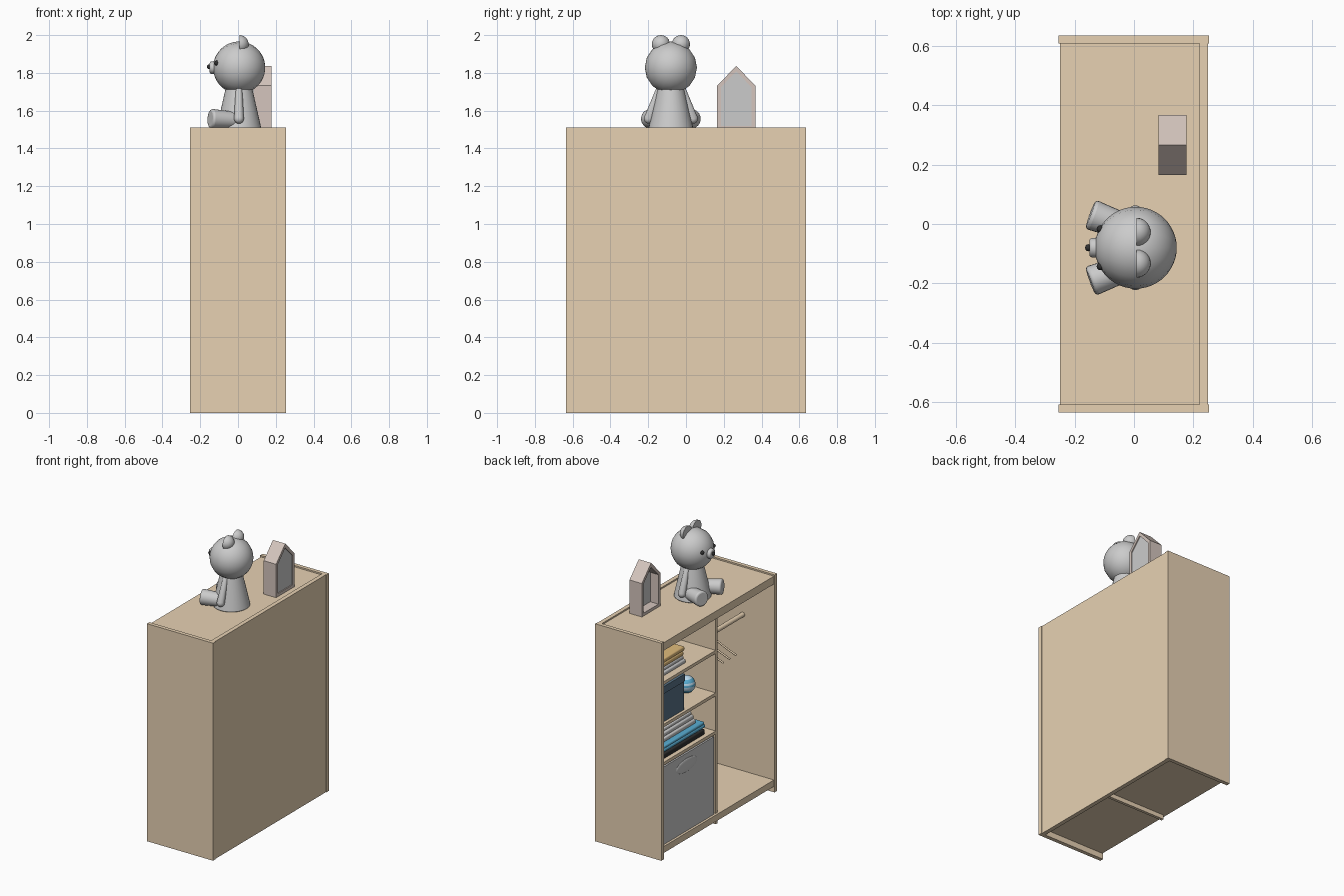
import bpy, bmesh, math
from mathutils import Vector, Matrix

if "Cube" in bpy.data.objects:
    bpy.data.objects.remove(bpy.data.objects["Cube"])


def material(name, r, g, b):
    m = bpy.data.materials.new(name)
    m.diffuse_color = (r, g, b, 1)
    m.use_nodes = True
    m.node_tree.nodes["Principled BSDF"].inputs["Base Color"].default_value = m.diffuse_color
    return m


WOOD = material("wood", 0.80, 0.64, 0.45)
TAUPE = material("taupe", 0.66, 0.56, 0.51)
BLACK = material("black", 0.03, 0.03, 0.03)
NAVY = material("navy", 0.10, 0.17, 0.24)
BLUE = material("blue", 0.10, 0.42, 0.65)
SKY = material("sky_blue", 0.50, 0.70, 0.85)
OCHRE = material("ochre", 0.75, 0.50, 0.20)


def finish(name, bm, mat=None, smooth=False, bevel=0, segments=3):
    bmesh.ops.recalc_face_normals(bm, faces=bm.faces[:])
    me = bpy.data.meshes.new(name)
    bm.to_mesh(me)
    bm.free()
    ob = bpy.data.objects.new(name, me)
    bpy.context.collection.objects.link(ob)
    if mat:
        me.materials.append(mat)
    if bevel:
        mod = ob.modifiers.new("bevel", 'BEVEL')
        mod.width, mod.segments = bevel, segments
        mod.limit_method = 'ANGLE'
    if smooth:
        bpy.ops.object.select_all(action='DESELECT')
        ob.select_set(True)
        bpy.context.view_layer.objects.active = ob
        bpy.ops.object.shade_smooth_by_angle(angle=math.radians(40))
    return ob


def box(name, x0, x1, y0, y1, z0, z1, mat=None, bevel=0):
    bm = bmesh.new()
    c = Vector((x0 + x1, y0 + y1, z0 + z1)) / 2
    bmesh.ops.create_cube(bm, size=1, matrix=Matrix.Translation(c) @
                          Matrix.Diagonal((x1 - x0, y1 - y0, z1 - z0, 1)))
    return finish(name, bm, mat, bool(bevel), bevel)


def rod(name, p, q, r0, r1, mat=None, bevel=0, n=24):
    p, q = Vector(p), Vector(q)
    bm = bmesh.new()
    rot = (q - p).to_track_quat('Z', 'Y').to_matrix().to_4x4()
    bmesh.ops.create_cone(bm, cap_ends=True, segments=n, radius1=r0, radius2=r1,
                          depth=(q - p).length,
                          matrix=Matrix.Translation((p + q) / 2) @ rot)
    return finish(name, bm, mat, True, bevel)


def ball_bm(c, r, u=20, v=12, scale=(1, 1, 1), axis_x=False):
    bm = bmesh.new()
    m = Matrix.Translation(c) @ Matrix.Diagonal((*scale, 1))
    if axis_x:
        m = m @ Matrix.Rotation(math.pi / 2, 4, 'Y')
    bmesh.ops.create_uvsphere(bm, u_segments=u, v_segments=v, radius=r, matrix=m)
    return bm


def prism(name, outer, x0, x1, mat=None, inner=None):
    # profile in y,z extruded along x; with an inner loop it becomes a frame
    bm = bmesh.new()
    ring = lambda pts, x: [bm.verts.new((x, y, z)) for y, z in pts]
    loops = [ring(outer, x0), ring(outer, x1)]
    if inner:
        loops += [ring(inner, x1), ring(inner, x0)]
        loops.append(loops[0])
    else:
        for lp in loops:
            bm.faces.new(lp)
    n = len(outer)
    for a, b in zip(loops, loops[1:]):
        for i in range(n):
            j = (i + 1) % n
            bm.faces.new((a[i], a[j], b[j], b[i]))
    return finish(name, bm, mat)


# Wardrobe carcass, open towards -x
for side, y0, y1 in (("left", 0.608, 0.635), ("right", -0.635, -0.608)):
    box("side_panel_" + side, -0.255, 0.253, y0, y1, 0, 1.51, WOOD)
box("back_panel", 0.22, 0.249, -0.608, 0.608, 0, 1.51, WOOD)
box("top_panel", -0.25, 0.22, -0.608, 0.608, 1.445, 1.50, WOOD)
box("bottom_panel", -0.25, 0.22, -0.608, 0.608, 0.04, 0.085, WOOD)
box("divider", -0.235, 0.22, -0.01, 0.01, 0.01, 1.445, WOOD)
for i, z in enumerate((0.635, 0.90, 1.195)):
    box(f"shelf_{i + 1}", -0.235, 0.22, 0.01, 0.608, z, z + 0.022, WOOD)

# Storage bin with oval handle
box("storage_bin", -0.235, 0.19, 0.03, 0.595, 0.086, 0.625)
finish("bin_handle", ball_bm((-0.236, 0.33, 0.545), 1, 24, 12, (0.008, 0.115, 0.045)), None, True)

# Folded clothes: x0, x1, y0, y1, z0, z1, colour
stacks = [(-0.21, 0.15, 0.09, 0.57, 0.657, 0.695, BLACK),
          (-0.20, 0.15, 0.07, 0.56, 0.695, 0.718, BLUE),
          (-0.20, 0.14, 0.08, 0.55, 0.718, 0.74, BLUE),
          (-0.17, 0.12, 0.13, 0.50, 0.74, 0.77, None),
          (-0.16, 0.12, 0.14, 0.49, 0.77, 0.80, None),
          (-0.15, 0.11, 0.15, 0.48, 0.80, 0.825, None),
          (-0.19, 0.15, 0.27, 0.58, 1.217, 1.245, None),
          (-0.18, 0.15, 0.28, 0.58, 1.245, 1.27, None),
          (-0.18, 0.14, 0.28, 0.57, 1.27, 1.30, OCHRE),
          (-0.18, 0.14, 0.27, 0.57, 1.30, 1.33, OCHRE)]
for i, s in enumerate(stacks):
    box(f"folded_cloth_{i + 1}", *s, bevel=0.009)

# Dark storage box with lid and striped vase
box("small_box", -0.215, 0.15, 0.33, 0.59, 0.922, 1.12, NAVY)
box("small_box_lid", -0.22, 0.155, 0.325, 0.595, 1.12, 1.17, NAVY)
bm = ball_bm((-0.08, 0.11, 0.98), 0.058, 20, 14)
for f in bm.faces:
    f.material_index = int((f.calc_center_median().z - 0.92) / 0.018) % 2
vase = finish("striped_vase", bm, SKY, True)
vase.data.materials.append(BLUE)

# Clothes rail and hangers
rod("clothes_rail", (-0.01, -0.608, 1.17), (-0.01, -0.01, 1.17), 0.016, 0.016, WOOD)
for i in range(4):
    y = -0.07 - 0.07 * i
    hook = [(-0.01 + 0.021 * math.cos(a), 1.172 + 0.021 * math.sin(a))
            for a in (math.radians(180 - 30 * k) for k in range(9))]
    arms = [(-0.19, 1.06), (-0.11, 1.09), (-0.04, 1.122), (-0.01, 1.13),
            (0.02, 1.122), (0.09, 1.09), (0.17, 1.06)]
    cu = bpy.data.curves.new(f"hanger_{i + 1}", 'CURVE')
    cu.dimensions = '3D'
    cu.bevel_depth, cu.bevel_resolution = 0.006, 2
    cu.use_fill_caps = True
    for pts in (hook + [(-0.01, 1.13)], arms):
        sp = cu.splines.new('POLY')
        sp.points.add(len(pts) - 1)
        for p, (x, z) in zip(sp.points, pts):
            p.co = (x, y, z, 1)
    ob = bpy.data.objects.new(f"hanger_{i + 1}", cu)
    bpy.context.collection.objects.link(ob)
    cu.materials.append(WOOD)
    bpy.ops.object.select_all(action='DESELECT')
    ob.select_set(True)
    bpy.context.view_layer.objects.active = ob
    bpy.ops.object.convert(target='MESH')

# House-shaped ornament with recessed back
outer = [(0.165, 1.50), (0.367, 1.50), (0.367, 1.732), (0.266, 1.837), (0.165, 1.732)]
inner = [(0.185, 1.52), (0.347, 1.52), (0.347, 1.724), (0.266, 1.808), (0.185, 1.724)]
prism("house_frame", outer, 0.082, 0.177, TAUPE, inner)
prism("house_back", inner, 0.145, 0.17)

# Toy bear seated facing -x
CY = -0.08
finish("bear_head", ball_bm((0.006, CY, 1.828), 0.138, 16, 24, axis_x=True), None, True)
rod("bear_body", (0.005, CY, 1.50), (0.005, CY, 1.72), 0.12, 0.07, None, 0.008, 32)
rod("bear_snout", (-0.10, CY, 1.828), (-0.15, CY, 1.828), 0.036, 0.032, None, 0.008)
finish("bear_nose", ball_bm((-0.153, CY, 1.832), 0.012, 12, 8), BLACK, True)
for s, label in ((1, "left"), (-1, "right")):
    # half-dome ear, flat towards the face
    bm = ball_bm((0.008, CY + s * 0.053, 1.952), 0.048, 24, 12, axis_x=True)
    bmesh.ops.bisect_plane(bm, geom=bm.verts[:] + bm.edges[:] + bm.faces[:], dist=1e-5,
                           plane_co=(0.0081, 0, 0), plane_no=(1, 0, 0), clear_inner=True)
    bmesh.ops.holes_fill(bm, edges=bm.edges[:], sides=0)
    finish(f"bear_ear_{label}", bm, None, True)
    finish(f"bear_eye_{label}", ball_bm((-0.113, CY + s * 0.063, 1.852), 0.013, 12, 8), BLACK, True)
    # tapered arm: hull of shoulder and hand balls
    bm = ball_bm((0.005, CY + s * 0.062, 1.71), 0.018, 16, 8)
    bmesh.ops.create_uvsphere(bm, u_segments=16, v_segments=8, radius=0.026,
                              matrix=Matrix.Translation((0.005, CY + s * 0.117, 1.557)))
    bmesh.ops.delete(bm, geom=bm.edges[:] + bm.faces[:], context='EDGES_FACES')
    hull = bmesh.ops.convex_hull(bm, input=bm.verts[:])
    bmesh.ops.delete(bm, geom=[v for v in bm.verts if not v.link_faces], context='VERTS')
    finish(f"bear_arm_{label}", bm, None, True)
    rod(f"bear_leg_{label}", (0.01, CY + s * 0.055, 1.548), (-0.147, CY + s * 0.113, 1.558),
        0.042, 0.052, None, 0.012)
